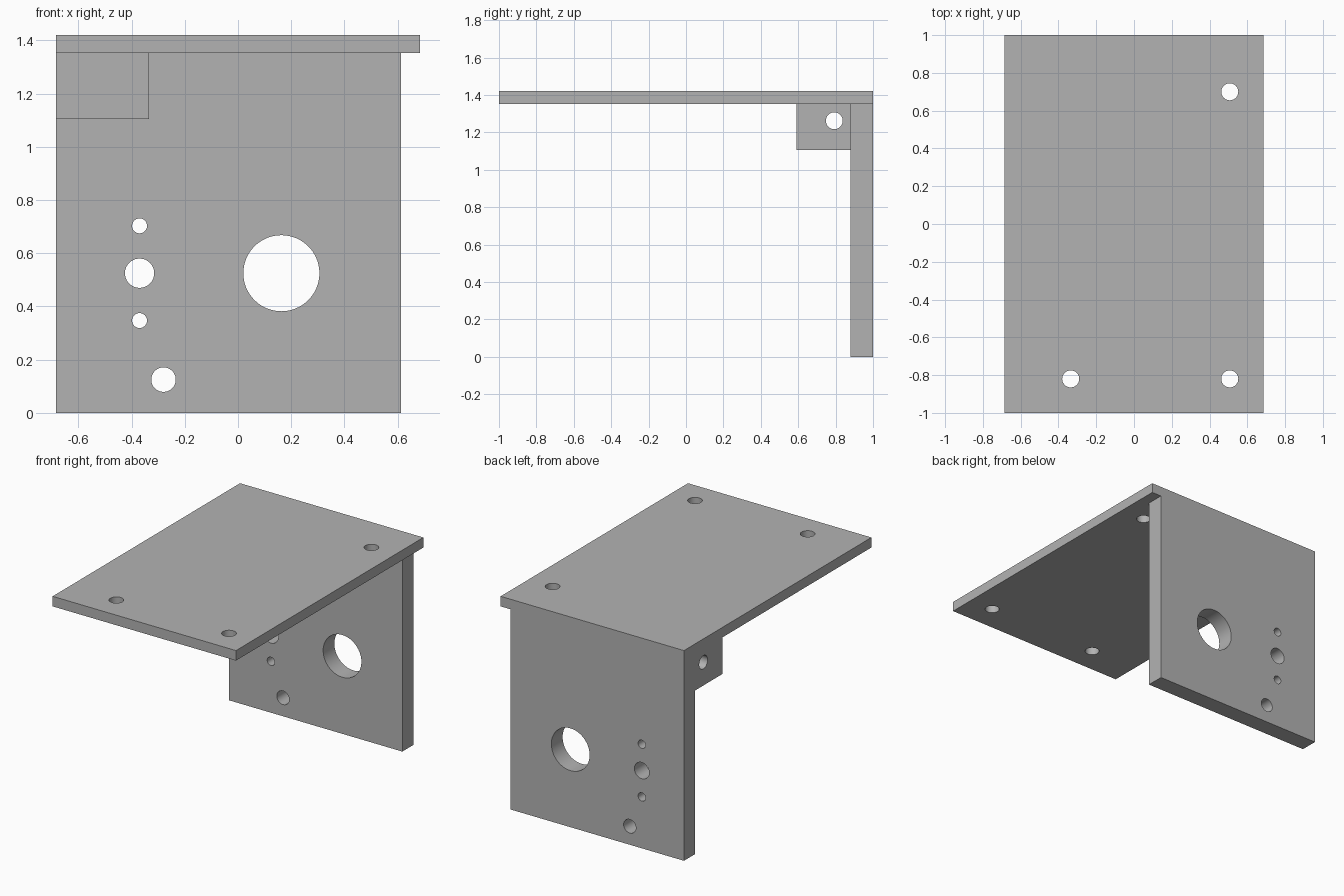
import bpy
import math

cube = bpy.data.objects.get("Cube")
if cube:
    bpy.data.objects.remove(cube, do_unlink=True)

# Single plain grey
grey = bpy.data.materials.new("grey")
grey.use_nodes = True
colour = (0.45, 0.45, 0.45, 1)
grey.diffuse_color = colour
grey.node_tree.nodes["Principled BSDF"].inputs["Base Color"].default_value = colour

TURN = {"x": (0, math.pi / 2, 0), "y": (math.pi / 2, 0, 0), "z": (0, 0, 0)}


def box(name, low, high):
    centre = [(a + b) / 2 for a, b in zip(low, high)]
    bpy.ops.mesh.primitive_cube_add(size=1, location=centre)
    obj = bpy.context.object
    obj.name = name
    obj.scale = [b - a for a, b in zip(low, high)]
    bpy.ops.object.transform_apply(location=False, rotation=False, scale=True)
    obj.data.materials.append(grey)
    return obj


def drill(obj, axis, centre, radius):
    """Cut a round hole right through the part along one axis."""
    bpy.ops.mesh.primitive_cylinder_add(
        vertices=64, radius=radius, depth=0.8, location=centre, rotation=TURN[axis])
    cutter = bpy.context.object
    cutter.hide_render = True
    cutter.data.materials.append(grey)
    mod = obj.modifiers.new("hole", "BOOLEAN")
    mod.operation = "DIFFERENCE"
    mod.solver = "EXACT"
    mod.object = cutter
    bpy.ops.object.select_all(action="DESELECT")
    bpy.context.view_layer.objects.active = obj
    obj.select_set(True)
    bpy.ops.object.modifier_apply(modifier=mod.name)
    bpy.data.objects.remove(cutter, do_unlink=True)


# Horizontal plate with three mounting holes
top_plate = box("top_plate", (-0.685, -1, 1.352), (0.685, 1, 1.42))
for x, y in ((0.507, 0.70), (0.507, -0.82), (-0.335, -0.82)):
    drill(top_plate, "z", (x, y, 1.386), 0.045)

# Upright plate with one large opening and a column of small holes
back_plate = box("back_plate", (-0.685, 0.88, 0), (0.612, 1, 1.352))
for x, z, r in ((0.163, 0.525, 0.143), (-0.37, 0.525, 0.055), (-0.37, 0.703, 0.028),
                (-0.37, 0.347, 0.028), (-0.28, 0.125, 0.046)):
    drill(back_plate, "y", (x, 0.94, z), r)

# Corner block with a cross hole
corner_block = box("corner_block", (-0.685, 0.59, 1.105), (-0.335, 0.88, 1.352))
drill(corner_block, "x", (-0.51, 0.793, 1.262), 0.045)

# Round hole walls, crisp plate edges
for part in (top_plate, back_plate, corner_block):
    bpy.ops.object.select_all(action="DESELECT")
    bpy.context.view_layer.objects.active = part
    part.select_set(True)
    bpy.ops.object.shade_smooth_by_angle(angle=math.radians(30))
